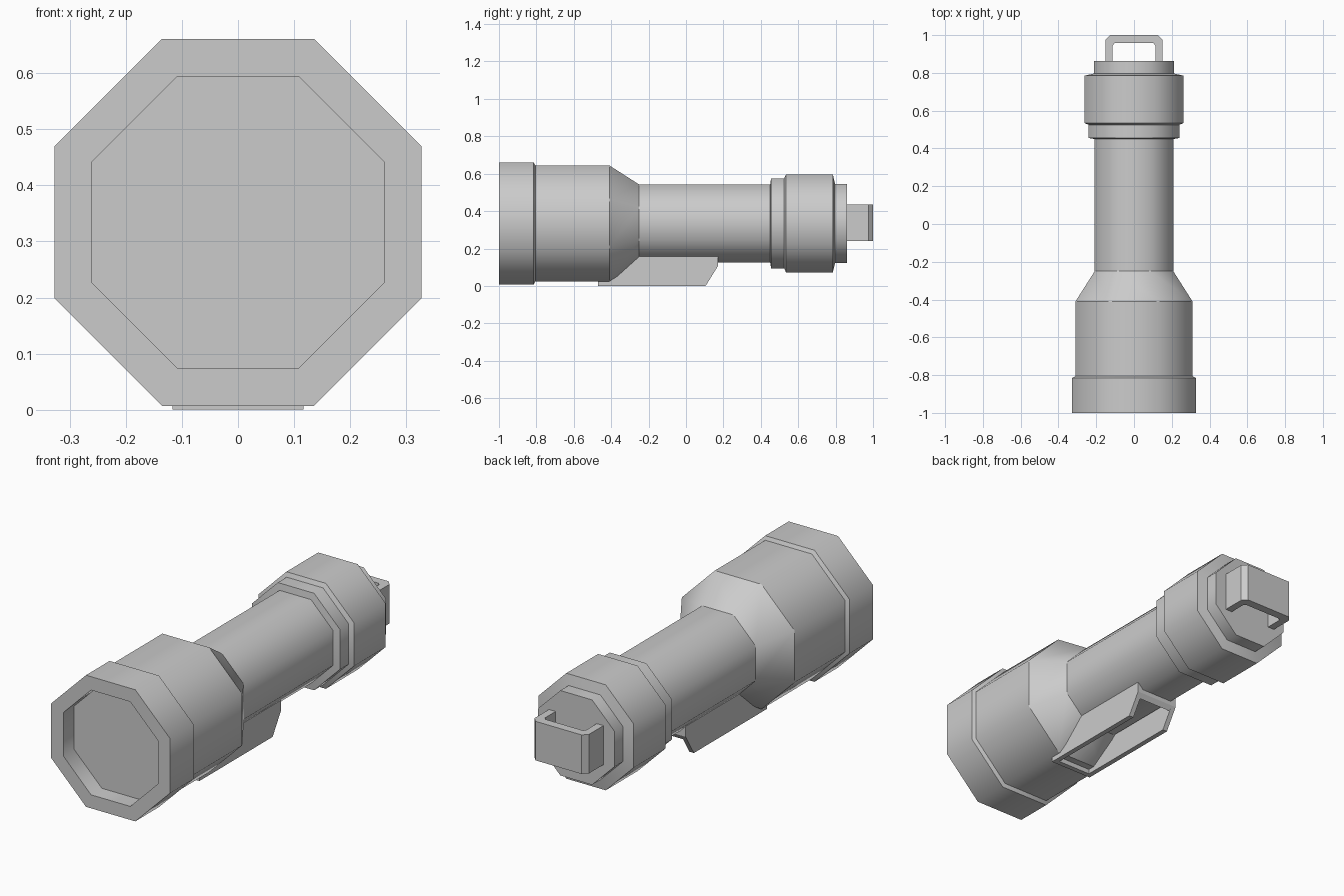
import bpy, bmesh, math

if "Cube" in bpy.data.objects:
    bpy.data.objects.remove(bpy.data.objects["Cube"])

CZ = 0.334          # height of the torch axis
SIDES = 8


def finish(name, bm):
    bmesh.ops.recalc_face_normals(bm, faces=bm.faces)
    me = bpy.data.meshes.new(name)
    bm.to_mesh(me)
    bm.free()
    ob = bpy.data.objects.new(name, me)
    bpy.context.collection.objects.link(ob)
    return ob


def octagon_lathe(name, profile):
    """Sweep (y, apothem) stations around the y axis; sides smooth, rims sharp."""
    bm = bmesh.new()
    rings = []
    for y, a in profile:
        r = a / math.cos(math.pi / SIDES)
        angs = [(i + 0.5) * math.tau / SIDES for i in range(SIDES)]
        rings.append([bm.verts.new((r * math.cos(t), y, CZ + r * math.sin(t))) for t in angs])
    for p, q in zip(rings, rings[1:]):
        for i in range(SIDES):
            j = (i + 1) % SIDES
            bm.faces.new((p[i], p[j], q[j], q[i])).smooth = True
    bm.faces.new(rings[0])
    bm.faces.new(rings[-1])
    for ring in rings:
        for i in range(SIDES):
            bm.edges.get((ring[i], ring[(i + 1) % SIDES])).smooth = False
    return finish(name, bm)


def prism(name, pts, offset):
    """Extrude a flat outline of 3D points along an offset vector."""
    bm = bmesh.new()
    face = bm.faces.new([bm.verts.new(p) for p in pts])
    ext = bmesh.ops.extrude_face_region(bm, geom=[face])
    moved = [v for v in ext["geom"] if isinstance(v, bmesh.types.BMVert)]
    bmesh.ops.translate(bm, verts=moved, vec=offset)
    return finish(name, bm)


# Body: recessed lens, head ring, head, taper, grip, collar, tail cap
octagon_lathe("torch_body", [
    (-0.915, 0.26), (-1.0, 0.26), (-1.0, 0.327), (-0.815, 0.327), (-0.805, 0.31),
    (-0.41, 0.31), (-0.25, 0.208), (0.45, 0.208), (0.455, 0.241), (0.525, 0.241),
    (0.535, 0.262), (0.785, 0.262), (0.797, 0.211), (0.862, 0.211),
])

# Carrying loop on the tail
half = [(0.15, 0.85), (0.15, 0.975), (0.127, 1.0)]
inner = [(0.113, 0.85), (0.113, 0.945), (0.103, 0.957)]
outline = (half + [(-x, y) for x, y in reversed(half)]
           + [(-x, y) for x, y in inner] + list(reversed(inner)))
prism("tail_loop", [(x, y, 0.24) for x, y in outline], (0, 0, 0.194))

# Hollow switch housing under the grip: two side plates and two end walls
W, T = 0.117, 0.025
plate = [(-0.47, 0), (0.105, 0), (0.17, 0.105), (0.17, 0.157),
         (-0.25, 0.157), (-0.40, 0.06), (-0.47, 0.04)]
for side, x in (("left", -W), ("right", W - T)):
    prism("housing_plate_" + side, [(x, y, z) for y, z in plate], (T, 0, 0))
walls = {
    "front": [(-0.47, 0), (-0.445, 0), (-0.445, 0.04), (-0.47, 0.04)],
    "back": [(0.155, 0.081), (0.17, 0.105), (0.17, 0.14), (0.155, 0.14)],
}
for end, pts in walls.items():
    prism("housing_wall_" + end, [(-W + T, y, z) for y, z in pts], (2 * (W - T), 0, 0))
